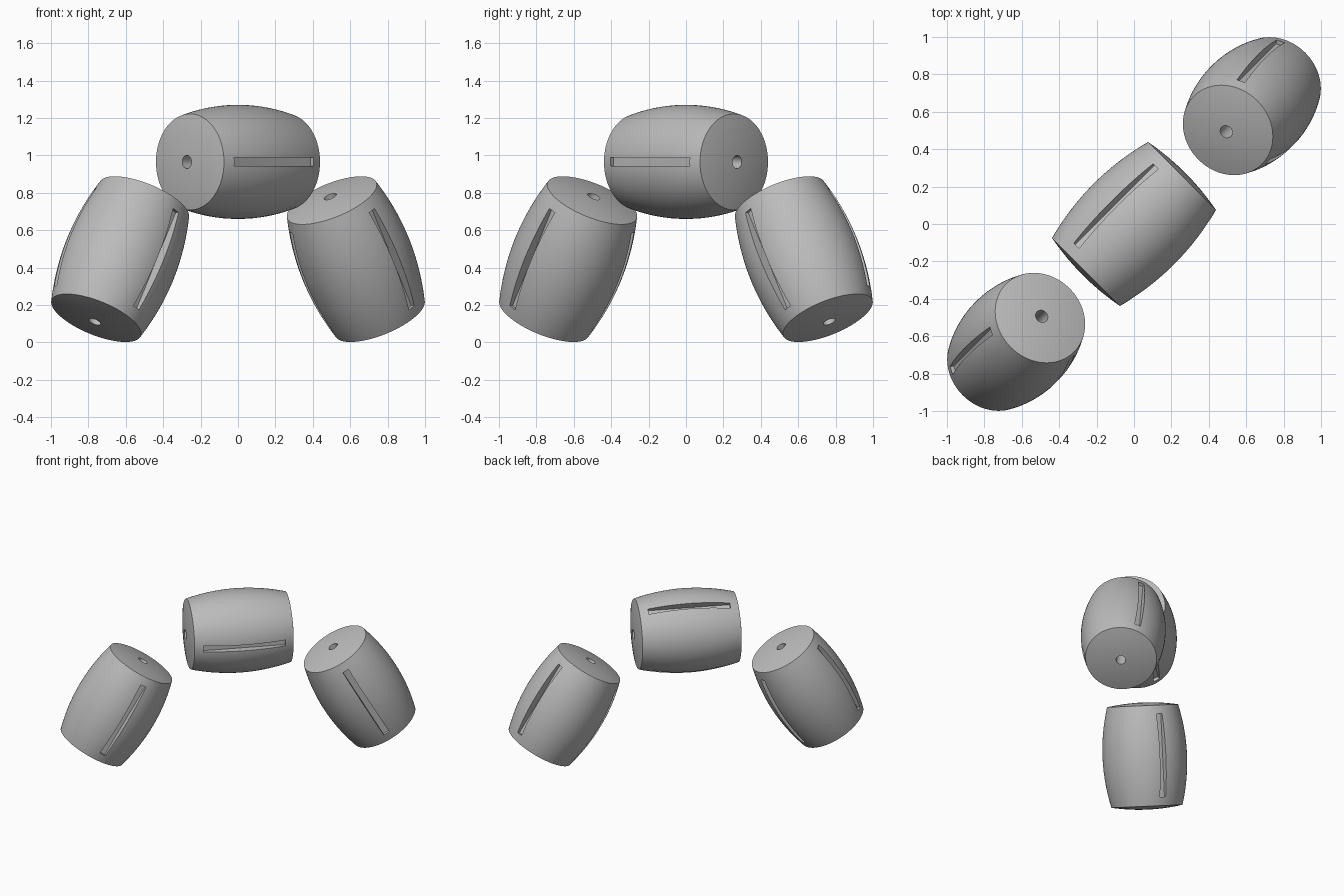
import bpy, bmesh, math
from mathutils import Matrix, Vector

cube = bpy.data.objects.get("Cube")
if cube:
    bpy.data.objects.remove(cube, do_unlink=True)

HALF, R_MID, R_END, R_HOLE, DOME = 0.363, 0.305, 0.257, 0.035, 0.024
SEGMENTS = 96

grey = bpy.data.materials.new("plain grey")
grey.use_nodes = True
colour = (0.5, 0.5, 0.5, 1)
grey.diffuse_color = colour
grey.node_tree.nodes["Principled BSDF"].inputs["Base Color"].default_value = colour


def cap_points(sign):
    """Gently domed end, from the rim to the centre hole."""
    points = []
    for i in range(1, 9):
        r = R_END + (R_HOLE - R_END) * i / 8
        points.append((r, sign * (HALF + DOME * (1 - (r / R_END) ** 2))))
    return points


# Bulging profile, with both caps and the bore between them
side = []
for i in range(25):
    t = -1 + i / 12
    side.append((R_MID - (R_MID - R_END) * t * t, HALF * t))
profile = side + cap_points(1) + cap_points(-1)[::-1]

# Revolve the closed profile
bm = bmesh.new()
rings = []
for k in range(SEGMENTS):
    a = math.tau * k / SEGMENTS
    rings.append([bm.verts.new((r * math.cos(a), r * math.sin(a), z)) for r, z in profile])
for k in range(SEGMENTS):
    here, after = rings[k], rings[(k + 1) % SEGMENTS]
    for i in range(len(profile)):
        j = (i + 1) % len(profile)
        bm.faces.new((here[i], after[i], after[j], here[j]))
bmesh.ops.recalc_face_normals(bm, faces=bm.faces)
mesh = bpy.data.meshes.new("barrel")
bm.to_mesh(mesh)
bm.free()
mesh.materials.append(grey)
barrel = bpy.data.objects.new("middle_barrel", mesh)
bpy.context.collection.objects.link(barrel)

# Three long slots spaced evenly around the side
bm = bmesh.new()
for k in range(3):
    place = (Matrix.Rotation(math.tau * k / 3, 4, 'Z')
             @ Matrix.Translation((0.35, 0, 0))
             @ Matrix.Diagonal((0.2, 0.046, 0.6, 1)))
    bmesh.ops.create_cube(bm, size=1, matrix=place)
cut_mesh = bpy.data.meshes.new("slot_cutter")
bm.to_mesh(cut_mesh)
bm.free()
cutter = bpy.data.objects.new("slot_cutter", cut_mesh)
cutter.hide_render = True
bpy.context.collection.objects.link(cutter)

for obj in bpy.context.selected_objects:
    obj.select_set(False)
barrel.select_set(True)
bpy.context.view_layer.objects.active = barrel
cut = barrel.modifiers.new("slots", 'BOOLEAN')
cut.object = cutter
cut.operation = 'DIFFERENCE'
cut.solver = 'EXACT'
bpy.ops.object.modifier_apply(modifier=cut.name)
bpy.data.objects.remove(cutter, do_unlink=True)
bpy.ops.object.shade_smooth_by_angle(angle=math.radians(30))

# Arrange the barrels as an arch along the diagonal
across = Vector((1, -1, 0)).normalized()
along = Vector((1, 1, 0)).normalized()


def pose(obj, offset, height, lean):
    outward = along * math.sin(lean) + Vector((0, 0, 1)) * math.cos(lean)
    axis = across.cross(outward)
    turn = Matrix((across, outward, axis)).transposed().to_4x4()
    obj.matrix_world = Matrix.Translation((offset, offset, height)) @ turn


pose(barrel, 0, 0.965, 0)
for name, sign in (("left_barrel", 1), ("right_barrel", -1)):
    leg = barrel.copy()
    leg.data = barrel.data.copy()
    leg.name = name
    bpy.context.collection.objects.link(leg)
    pose(leg, sign * 0.63, 0.445, sign * math.radians(60))
